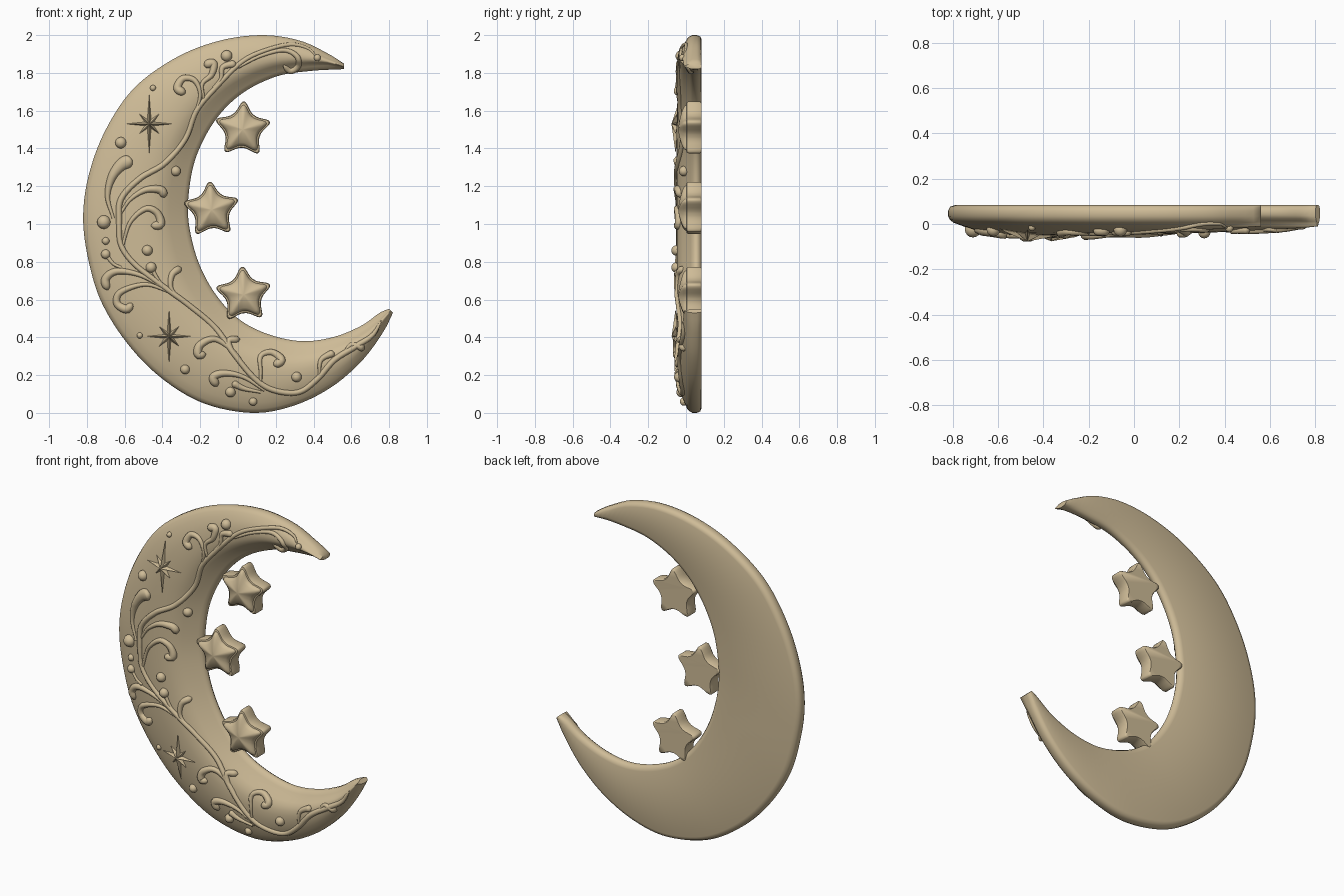
import bpy, bmesh, math
from mathutils import Vector
from mathutils.bvhtree import BVHTree

if "Cube" in bpy.data.objects:
    bpy.data.objects.remove(bpy.data.objects["Cube"], do_unlink=True)

COLOR = (0.62, 0.50, 0.31, 1)
tan = bpy.data.materials.new("warm_tan")
tan.use_nodes = True
tan.diffuse_color = COLOR
tan.node_tree.nodes["Principled BSDF"].inputs["Base Color"].default_value = COLOR


def finish(bm, name, angle=40):
    """Turn a bmesh into a smooth shaded object."""
    bmesh.ops.recalc_face_normals(bm, faces=bm.faces)
    mesh = bpy.data.meshes.new(name)
    bm.to_mesh(mesh)
    bm.free()
    mesh.materials.append(tan)
    obj = bpy.data.objects.new(name, mesh)
    bpy.context.collection.objects.link(obj)
    bpy.ops.object.select_all(action="DESELECT")
    obj.select_set(True)
    bpy.context.view_layer.objects.active = obj
    bpy.ops.object.shade_smooth_by_angle(angle=math.radians(angle))
    return obj


def smooth_path(points, count):
    """Spline through points given in hundredths, evenly resampled."""
    p = [Vector(q) / 100 for q in points]
    p = [2 * p[0] - p[1]] + p + [2 * p[-1] - p[-2]]
    fine = []
    for a, b, c, d in zip(p, p[1:], p[2:], p[3:]):
        for k in range(12):
            t = k / 12
            fine.append(0.5 * (2 * b + (c - a) * t + (2 * a - 5 * b + 4 * c - d) * t * t
                               + (3 * b - a - 3 * c + d) * t ** 3))
    fine.append(p[-2])
    run = [0]
    for a, b in zip(fine, fine[1:]):
        run.append(run[-1] + (b - a).length)
    result, j = [], 0
    for i in range(count):
        s = run[-1] * i / (count - 1)
        while j < len(fine) - 2 and run[j + 1] < s:
            j += 1
        result.append(fine[j].lerp(fine[j + 1], (s - run[j]) / (run[j + 1] - run[j])))
    return result


def loft(bm, rings):
    """Skin closed rings and cap both ends."""
    loops = [[bm.verts.new(co) for co in ring] for ring in rings]
    n = len(loops[0])
    for a, b in zip(loops, loops[1:]):
        for i in range(n):
            bm.faces.new((a[i], a[(i + 1) % n], b[(i + 1) % n], b[i]))
    bm.faces.new(loops[0])
    bm.faces.new(loops[-1])


# Crescent body: domed section lofted between outer and inner outline
OUTER = [(56, 185), (48, 190), (33, 197), (13, 200), (-10, 197), (-33, 188), (-55, 172),
         (-70, 150), (-79, 126), (-82, 103), (-79, 80), (-72, 58), (-58, 36), (-40, 18),
         (-18, 5), (8, 0), (30, 4), (50, 14), (66, 28), (77, 43), (82, 53)]
INNER = [(56, 182), (38, 181), (20, 178), (2, 169), (-12, 155), (-22, 136), (-26, 117),
         (-26, 100), (-21, 80), (-12, 63), (0, 50), (15, 42), (33, 38), (50, 40), (65, 46),
         (75, 53), (80, 55)]
BACK = 0.083
DOME = [(0.08, 0.3), (0.18, 0.58), (0.32, 0.83), (0.46, 0.97), (0.58, 1.0), (0.69, 0.95),
        (0.78, 0.8), (0.86, 0.55), (0.93, 0.25)]


def section(o, i):
    w = (i - o).length
    e = min(0.03, w * 0.3)
    size = min(1, w / 0.5)
    rim = 0.012
    inner_rim = rim + 0.015 * size
    prof = [(e, BACK), (e * 0.3, BACK - 0.007), (0, BACK - 0.025), (0, rim + 0.022),
            (e * 0.3, rim + 0.006), (e * 0.8, rim - 0.006)]
    front = rim - 0.006
    top = -0.008 - 0.042 * size
    for u, h in DOME:
        low = front if u < 0.58 else inner_rim - 0.004
        prof.append((e + u * (w - 2 * e), low + (top - low) * h))
    prof += [(w - e * 0.8, inner_rim - 0.002), (w - e * 0.3, inner_rim + 0.008),
             (w, inner_rim + 0.022), (w, BACK - 0.022), (w - e * 0.3, BACK - 0.007),
             (w - e, BACK)]
    d = (i - o) / w
    return [(o.x + d.x * u, y, o.y + d.y * u) for u, y in prof]


bm = bmesh.new()
loft(bm, [section(o, i) for o, i in zip(smooth_path(OUTER, 110), smooth_path(INNER, 110))])
bmesh.ops.recalc_face_normals(bm, faces=bm.faces)
tree = BVHTree.FromBMesh(bm)
finish(bm, "crescent_body", 60)


def surface(x, z):
    hit = tree.ray_cast(Vector((x, -1, z)), Vector((0, 1, 0)))[0]
    return hit.y if hit else 0.02


# Scrollwork: tapered tubes lying on the crescent face
def strand(name, points, start, end):
    count = 8 * len(points)
    path = smooth_path(points, count)
    rings = []
    for k, p in enumerate(path):
        t = k / (count - 1)
        r = start + (end - start) * t ** 1.6
        if t > 0.88:
            r *= math.sqrt(max(0.01, 1 - ((t - 0.88) / 0.12) ** 2))
        tangent = (path[min(k + 1, count - 1)] - path[max(k - 1, 0)]).normalized()
        side = Vector((-tangent.y, tangent.x))
        y = surface(p.x, p.y)
        ring = []
        for s in range(10):
            a = math.tau * s / 10
            q = p + side * (r * math.cos(a))
            ring.append((q.x, y + min(r, 0.024) * math.sin(a), q.y))
        rings.append(ring)
    bm = bmesh.new()
    loft(bm, rings)
    finish(bm, name, 70)


strand("upper_vine", [(-63, 100), (-62, 113), (-52, 124), (-39, 132), (-28, 145), (-22, 160),
                      (-12, 172), (1, 185), (12, 191), (27, 195), (37, 193), (42, 188)], 0.016, 0.010)
strand("lower_vine", [(-63, 100), (-62, 89), (-55, 79), (-41, 68), (-26, 57), (-12, 45), (-2, 31),
                      (9, 18), (19, 12), (32, 11), (42, 18), (51, 28), (62, 35), (71, 41),
                      (76, 49)], 0.014, 0.016)
strand("tip_curl", [(0, 183), (12, 189), (24, 192), (31, 189), (32, 184), (28, 181), (24, 184)],
       0.008, 0.019)
LEAVES = {
    "upper": [
        [(-22, 160), (-20, 169), (-23, 176), (-29, 177), (-32, 172), (-28, 169)],
        [(-18, 166), (-19, 174), (-14, 179), (-13, 185), (-18, 184)],
        [(-13, 172), (-9, 177), (-8, 183), (-1, 185)]],
    "middle": [
        [(-62, 106), (-57, 113), (-49, 118), (-41, 118), (-39, 114)],
        [(-61, 89), (-57, 101), (-49, 108), (-43, 106), (-41, 100), (-46, 99)],
        [(-39, 66), (-52, 73), (-64, 75), (-70, 71), (-69, 65)],
        [(-36, 64), (-49, 68), (-62, 64), (-64, 58), (-59, 55), (-56, 58)],
        [(-27, 58), (-35, 65), (-35, 73), (-30, 77)]],
    "lower": [
        [(5, 22), (-2, 32), (-12, 39), (-20, 36), (-21, 31), (-17, 31)],
        [(6, 22), (-2, 31), (-5, 38), (1, 39)],
        [(12, 15), (12, 22), (12, 30), (18, 32), (23, 28), (19, 25)],
        [(14, 12), (3, 19), (-7, 21), (-13, 19), (-11, 14)],
        [(12, 11), (3, 13), (-3, 16)],
        [(43, 20), (44, 28), (51, 32)],
        [(56, 31), (60, 36), (67, 34)]],
}
for zone, group in LEAVES.items():
    for n, points in enumerate(group):
        strand(f"{zone}_leaf_{n + 1}", points, 0.008, 0.027 if len(points) > 4 else 0.022)
strand("large_leaf", [(-66, 103), (-69, 114), (-67, 124), (-62, 131), (-56, 134)], 0.008, 0.042)
strand("bud_stem", [(-38, 66), (-42, 70), (-46, 77)], 0.008, 0.012)
strand("side_stem", [(-62, 77), (-66, 79), (-70, 84)], 0.008, 0.012)

# Beads
BEADS = [(-6, 189, 3), (-45, 172, 1.6), (-62, 143, 3), (-33, 128, 2.7), (-71, 101, 3.6),
         (-70, 91, 2), (-70, 84, 2.5), (-48, 86, 2.8), (-46, 77, 2.8), (-52, 41, 1.6),
         (-28, 23, 2.5), (-4, 11, 2.7), (8, 6, 2.2), (31, 19, 2.7), (42, 188, 1.8)]
for n, bead in enumerate(BEADS):
    x, z, r = (v / 100 for v in bead)
    bm = bmesh.new()
    bmesh.ops.create_uvsphere(bm, u_segments=16, v_segments=10, radius=r)
    for v in bm.verts:
        v.co = Vector((x, surface(x, z), z)) + v.co
    finish(bm, f"bead_{n + 1}", 80)


# Eight-pointed sparkles with ridged rays
def sparkle(name, x, z, tall, wide):
    bm = bmesh.new()
    ring = []
    for k in range(16):
        a = math.tau * k / 16
        r = 0.026 if k % 2 else (wide, 0.075, tall, 0.075)[k // 2 % 4]
        px, pz = x + r * math.cos(a), z + r * math.sin(a)
        ring.append(bm.verts.new((px, surface(px, pz) - (0.002 if k % 2 else 0.006), pz)))
    y = surface(x, z)
    for cy in (y - 0.034, y + 0.01):
        tip = bm.verts.new((x, cy, z))
        for k in range(16):
            bm.faces.new((ring[k], ring[(k + 1) % 16], tip))
    finish(bm, name, 10)


sparkle("upper_sparkle", -0.47, 1.53, 0.155, 0.125)
sparkle("lower_sparkle", -0.365, 0.405, 0.145, 0.12)


# Puffy five-pointed stars along the inner edge
def puffy_star(name, x, z, turn):
    pts = []
    for k in range(10):
        a = math.pi / 2 + turn + math.tau * k / 10
        pts.append(Vector((math.cos(a), math.sin(a))) * (0.088 if k % 2 else 0.168))
    for _ in range(3):
        pts = [q for a, b in zip(pts, pts[1:] + pts[:1]) for q in (a.lerp(b, 0.2), a.lerp(b, 0.8))]
    bm = bmesh.new()
    layers = [(0.94, 0.083), (1, 0.074), (1, 0.014), (0.96, 0.004), (0.87, 0.002), (0.84, -0.008),
              (0.7, -0.019), (0.45, -0.030), (0.2, -0.038), (0.04, -0.040)]
    loft(bm, [[(x + p.x * s, y, z + p.y * s) for p in pts] for s, y in layers])
    finish(bm, name, 50)


for name, x, z, turn in (("upper_star", 0.025, 1.5, -0.04), ("middle_star", -0.14, 1.075, 0.06),
                         ("lower_star", 0.03, 0.625, 0.05)):
    puffy_star(name, x, z, turn)
